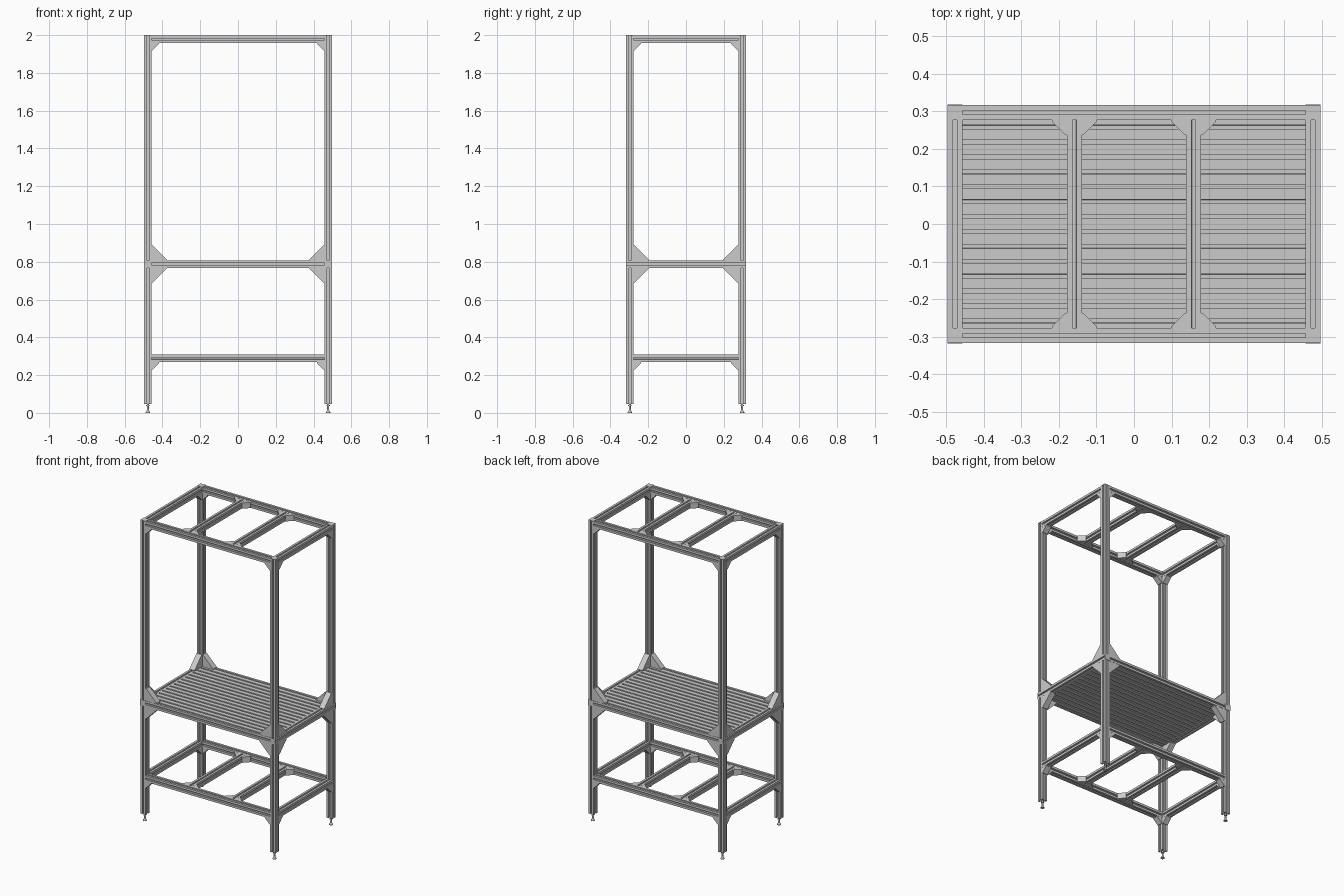
import bpy, bmesh
from mathutils import Vector, Matrix

if "Cube" in bpy.data.objects:
    bpy.data.objects.remove(bpy.data.objects["Cube"])

S = 0.0397                    # extrusion size
X, Y = 0.477, 0.297           # post centre lines
XI, YI = X - S / 2, Y - S / 2  # inner faces of the posts
TOP, SHELF, LOW = 1.978, 0.788, 0.289   # frame centre heights
CAP = 0.002
EX, EY, EZ = Vector((1, 0, 0)), Vector((0, 1, 0)), Vector((0, 0, 1))


def finish(name, bm):
    bmesh.ops.recalc_face_normals(bm, faces=bm.faces)
    me = bpy.data.meshes.new(name)
    bm.to_mesh(me)
    bm.free()
    ob = bpy.data.objects.new(name, me)
    bpy.context.collection.objects.link(ob)
    return ob


def prism(name, outline, depth, mat):
    """Extrude a flat outline along local z, centred, then place it."""
    bm = bmesh.new()
    f = bm.faces.new([bm.verts.new((x, y, -depth / 2)) for x, y in outline])
    ext = bmesh.ops.extrude_face_region(bm, geom=[f])['geom']
    bmesh.ops.translate(bm, vec=(0, 0, depth),
                        verts=[v for v in ext if isinstance(v, bmesh.types.BMVert)])
    bmesh.ops.triangulate(bm, faces=[f for f in bm.faces if len(f.verts) > 4])
    bm.transform(mat)
    return finish(name, bm)


def frame(a, b, c, loc):
    m = Matrix((a, b, c)).transposed().to_4x4()
    m.translation = Vector(loc)
    return m


AXES = {'x': (EY, EZ, EX), 'y': (EZ, EX, EY), 'z': (EX, EY, EZ)}

# one T-slot, offsets along the edge and depth below the surface
SLOT = [(-.0052, 0), (-.0052, .0045), (-.0100, .0045), (-.0100, .0070), (-.0050, .0122)]
SLOT += [(-u, d) for u, d in reversed(SLOT)]


def slotted(n):
    """Outline of an extrusion n cells wide with a T-slot in every cell face."""
    w, h = n * S / 2, S / 2
    mids = [(i - (n - 1) / 2) * S for i in range(n)]
    pts = [(-w, -h)]
    pts += [(m + u, -h + d) for m in mids for u, d in SLOT]
    pts += [(w, -h)] + [(w - d, u) for u, d in SLOT]
    half = pts
    return half + [(-x, -y) for x, y in half]


def bar(name, axis, length, loc, n=1):
    return prism(name, slotted(n), length, frame(*AXES[axis], loc))


def cap(name, axis, loc):
    h = S / 2
    return prism(name, [(-h, -h), (h, -h), (h, h), (-h, h)], CAP, frame(*AXES[axis], loc))


def bracket(name, corner, a, b, leg):
    """Solid corner gusset with legs along directions a and b."""
    t = 0.004
    prism(name, [(0, 0), (leg, 0), (leg, t), (t, leg), (0, leg)], S * 0.97,
          frame(a, b, a.cross(b), corner))


def foot(name, x, y):
    """Levelling foot: lathed pad, neck and threaded stem."""
    prof = [(0, 0), (.012, 0), (.012, .004), (.006, .012), (.005, .030),
            (.005, .036), (.009, .036), (.009, .043), (.005, .043), (.005, .052), (0, .052)]
    bm = bmesh.new()
    vs = [bm.verts.new((r, 0, z)) for r, z in prof]
    es = [bm.edges.new(p) for p in zip(vs, vs[1:])]
    bmesh.ops.spin(bm, geom=vs + es, cent=(0, 0, 0), axis=(0, 0, 1),
                   angle=6.2831853, steps=20)
    bmesh.ops.remove_doubles(bm, verts=bm.verts, dist=1e-5)
    bm.transform(Matrix.Translation((x, y, 0)))
    ob = finish(name, bm)
    bpy.ops.object.select_all(action='DESELECT')
    ob.select_set(True)
    bpy.context.view_layer.objects.active = ob
    bpy.ops.object.shade_smooth_by_angle(angle=0.6)


# posts in two lengths, with caps and feet, and all corner brackets
POST_BOTTOM = 0.048
POST_TOP = 2 - CAP
for sx in (-1, 1):
    for sy in (-1, 1):
        x, y = sx * X, sy * Y
        lo, hi = SHELF - S / 2, SHELF + S / 2
        bar('lower_post', 'z', lo - POST_BOTTOM, (x, y, (lo + POST_BOTTOM) / 2))
        bar('upper_post', 'z', POST_TOP - hi, (x, y, (POST_TOP + hi) / 2))
        cap('post_cap', 'z', (x, y, 2 - CAP / 2))
        cap('beam_cap', 'y', (x, sy * (Y + S / 2 + CAP / 2), SHELF))
        foot('levelling_foot', x, y)
        for d, px, py in ((-sx * EX, sx * XI, y), (-sy * EY, x, sy * YI)):
            for z in (TOP, LOW):
                bracket('rail_bracket', (px, py, z - S / 2), d, -EZ, 0.04)
            bracket('shelf_bracket_upper', (px, py, hi), d, EZ, 0.08)
            bracket('shelf_bracket_lower', (px, py, lo), d, -EZ, 0.08)

# top and bottom frames: rails, two cross bars and their brackets
for z, part in ((TOP, 'top'), (LOW, 'bottom')):
    for s in (-1, 1):
        bar(part + '_long_rail', 'x', 2 * XI, (0, s * Y, z))
        bar(part + '_side_rail', 'y', 2 * YI, (s * X, 0, z))
        cx = s * 0.159
        bar(part + '_cross_bar', 'y', 2 * YI, (cx, 0, z))
        for side in (-1, 1):
            for e in (-1, 1):
                bracket(part + '_cross_bracket', (cx + side * S / 2, e * YI, z),
                        side * EX, -e * EY, 0.04)

# work surface: end beams and four wide slotted planks
for s in (-1, 1):
    bar('shelf_end_beam', 'y', 2 * (Y + S / 2), (s * X, 0, SHELF))
for i in range(4):
    bar('shelf_plank', 'x', 2 * XI, (0, (i - 1.5) * 4 * S, SHELF), n=4)
